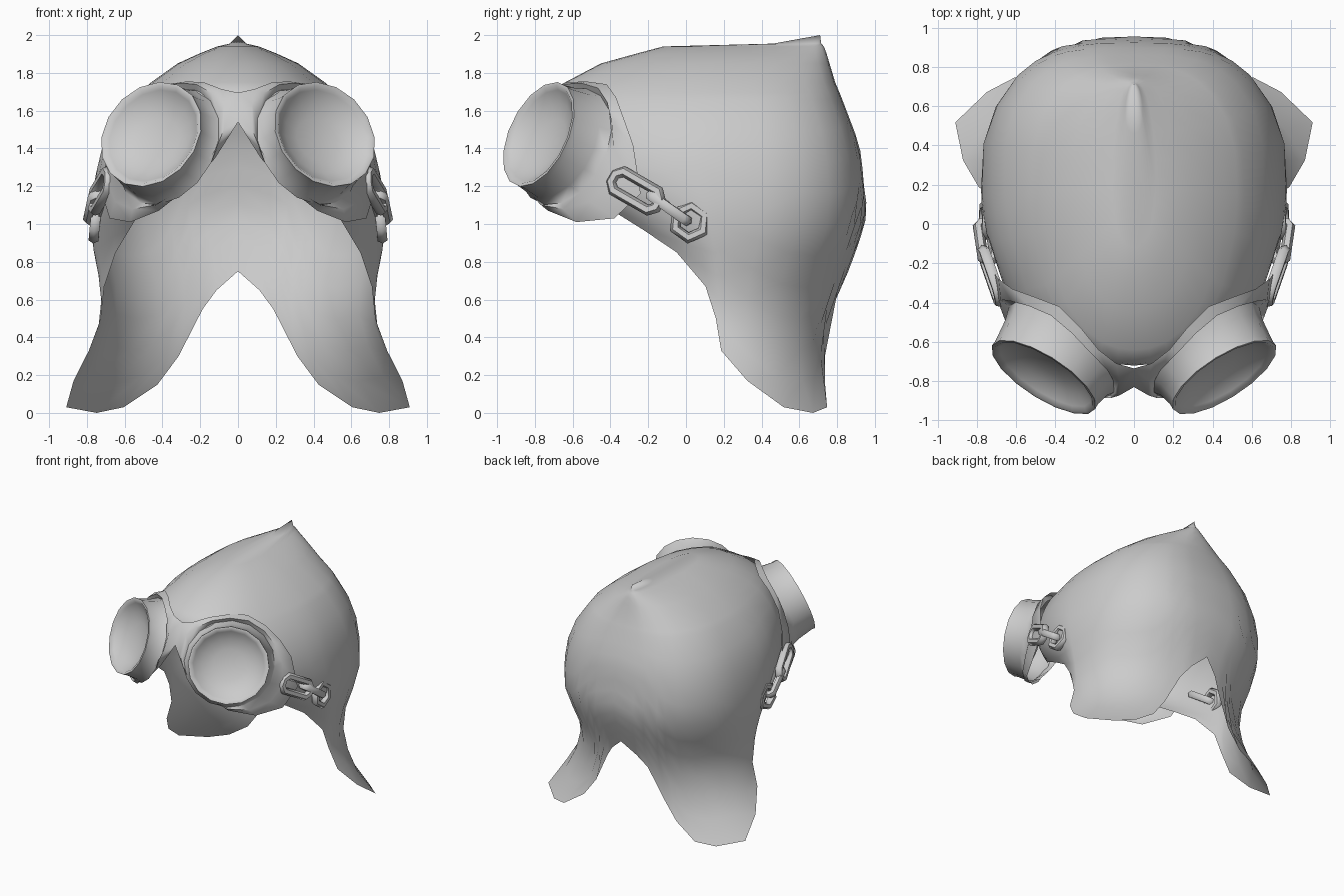
import bpy, bmesh, math
from mathutils import Vector, Matrix

cube = bpy.data.objects.get("Cube")
if cube:
    bpy.data.objects.remove(cube, do_unlink=True)

grey = bpy.data.materials.new("plain_grey")
grey.use_nodes = True
grey.diffuse_color = (0.6, 0.6, 0.6, 1)
grey.node_tree.nodes["Principled BSDF"].inputs["Base Color"].default_value = (0.6, 0.6, 0.6, 1)


def finish(name, bm, angle=60):
    """Turn a left half into a mirrored, smooth object."""
    bmesh.ops.remove_doubles(bm, verts=bm.verts, dist=0.0005)
    bmesh.ops.recalc_face_normals(bm, faces=bm.faces)
    mesh = bpy.data.meshes.new(name)
    bm.to_mesh(mesh)
    bm.free()
    mesh.materials.append(grey)
    ob = bpy.data.objects.new(name, mesh)
    bpy.context.collection.objects.link(ob)
    mirror = ob.modifiers.new("mirror", 'MIRROR')
    mirror.merge_threshold = 0.002
    bpy.ops.object.select_all(action='DESELECT')
    ob.select_set(True)
    bpy.context.view_layer.objects.active = ob
    bpy.ops.object.modifier_apply(modifier="mirror")
    bpy.ops.object.shade_smooth_by_angle(angle=math.radians(angle))


def loft(bm, rows, closed=False):
    """Skin a list of point rows of equal length."""
    rows = [[bm.verts.new(p) for p in row] for row in rows]
    for a, b in zip(rows, rows[1:]):
        for i in range(len(a) if closed else len(a) - 1):
            j = (i + 1) % len(a)
            bm.faces.new((a[i], a[j], b[j], b[i]))
    return rows


# Hood sections: height, half width, front y, back y, front and back roundness
SECTIONS = [
    (0.00, 1.04, -0.2, 0.88, 1, 1),
    (0.03, 1.03, -0.2, 0.876, 1, 1),
    (0.17, 0.89, -0.2, 0.80, 1, 1),
    (0.33, 0.79, -0.2, 0.78, 1, 1),
    (0.50, 0.73, -0.2, 0.78, 1, 1),
    (0.67, 0.73, -0.2, 0.83, 1, 1),
    (0.86, 0.765, -0.28, 0.90, 1, 0.9),
    (1.05, 0.78, -0.52, 0.955, 0.92, 0.82),
    (1.22, 0.76, -0.64, 0.94, 0.8, 0.8),
    (1.40, 0.72, -0.69, 0.92, 0.8, 0.8),
    (1.60, 0.615, -0.71, 0.85, 0.85, 0.8),
    (1.69, 0.53, -0.715, 0.815, 0.92, 0.82),
    (1.75, 0.46, -0.64, 0.79, 0.9, 0.85),
    (1.85, 0.32, -0.45, 0.76, 0.9, 0.9),
    (1.90, 0.21, -0.27, 0.745, 0.9, 0.9),
    (1.94, 0.11, -0.12, 0.73, 0.9, 0.9),
]


def slope(i, k):
    a, b = SECTIONS[max(i - 1, 0)], SECTIONS[min(i + 1, len(SECTIONS) - 1)]
    return (b[k] - a[k]) / (b[0] - a[0])


def section(z):
    """Smoothly blended section values at a height."""
    i = 0
    while i < len(SECTIONS) - 2 and z > SECTIONS[i + 1][0]:
        i += 1
    lo, hi = SECTIONS[i], SECTIONS[i + 1]
    d = hi[0] - lo[0]
    t = (z - lo[0]) / d
    ease = t * t * (3 - 2 * t)
    return [lo[k] + (hi[k] - lo[k]) * ease + d * t * (1 - t) * ((1 - t) * slope(i, k) - t * slope(i + 1, k))
            for k in range(1, 6)]


def hood_point(deg, z):
    w, front, back, round_front, round_back = section(z)
    c, s = math.cos(math.radians(deg)), math.sin(math.radians(deg))
    e = round_back if s > 0 else round_front
    reach = (back if s > 0 else front) - 0.2
    x = w * max(c, 0) ** e if abs(deg) < 90 else 0
    return Vector((x, 0.2 + reach * abs(s) ** e, z))


# Hood: lower edge as angle and height, running from brow to nape
EDGE = [(-90, 1.6), (-82, 1.44), (-72, 1.28), (-60, 1.15), (-50, 1.06), (-43, 0.97),
        (-32, 0.85), (-14, 0.67), (-6, 0.5), (-2, 0.33), (12, 0.17), (28, 0.03), (44, 0.0),
        (54, 0.03), (62, 0.15), (67, 0.3), (75, 0.55), (81, 0.65), (90, 0.75)]
bm = bmesh.new()
STEPS = 10
rows = [[hood_point(t, z + (1.66 - z) * i / STEPS) for t, z in EDGE] for i in range(STEPS + 1)]
rows += [[hood_point(t, z) for t, _ in EDGE] for z in (1.695, 1.75, 1.85, 1.9, 1.94)]
tip = Vector((0, 0.71, 2.0))
rows.append([Vector((p.x * 0.4, p.y + (tip.y - p.y) * 0.7, 1.955)) for p in rows[-1]])
grid = loft(bm, rows)
peak = bm.verts.new(tip)
for a, b in zip(grid[-1], grid[-1][1:]):
    bm.faces.new((a, b, peak))
finish("hood", bm, 70)

# Goggles: face flange lofted into a tube, a rim and a hollow cup
FLANGE = [(0.69, -0.28, 1.42), (0.62, -0.33, 1.56), (0.51, -0.37, 1.67), (0.38, -0.42, 1.74),
          (0.27, -0.53, 1.755), (0.18, -0.64, 1.75), (0.09, -0.71, 1.715), (0, -0.735, 1.695),
          (0, -0.83, 1.54), (0.05, -0.83, 1.46), (0.12, -0.84, 1.35), (0.23, -0.83, 1.22),
          (0.42, -0.73, 1.07), (0.57, -0.58, 1.01), (0.68, -0.38, 1.03), (0.72, -0.24, 1.16)]
centre = Vector((0.46, -0.78, 1.475))
n = Vector((0.5, -0.78, 0.36)).normalized()
u = Vector((0.84, 0.54, -0.06))
u = (u - n * u.dot(n)).normalized()
v = n.cross(u)


def ring(depth, radius, skew=0):
    """Circle around the lens axis; skew sinks its outer side."""
    out = []
    for i in range(16):
        a = math.tau * i / 16
        out.append(centre - n * (depth + skew * math.cos(a))
                   + u * radius * 1.04 * math.cos(a) + v * radius * math.sin(a))
    return out


flange = [Vector(p) for p in FLANGE]
base = ring(0.18, 0.33, 0.05)
middle = [f.lerp(b, 0.55) + n * 0.035 for f, b in zip(flange, base)]
for p in middle:
    p.x = max(p.x, 0.03)
bm = bmesh.new()
rings = loft(bm, [flange, middle, base, ring(0.13, 0.31, 0.03), ring(0.03, 0.295), ring(0.0, 0.297),
                  ring(0.0, 0.28), ring(0.02, 0.26), ring(0.06, 0.2), ring(0.085, 0.12)], True)
cup_centre = bm.verts.new(centre - n * 0.095)
for i in range(16):
    bm.faces.new((rings[-1][i], rings[-1][(i + 1) % 16], cup_centre))
finish("goggles", bm, 75)


# Chain links joining goggles to hood
def link(name, pos, along, facing, radius, stretch, sides, thick=0.03):
    x = Vector(along).normalized()
    z = Vector(facing)
    z = (z - x * z.dot(x)).normalized()
    turn = Matrix((x, z.cross(x), z)).transposed()
    rows = []
    for i in range(sides):
        a = math.tau * (i + 0.5) / sides
        out = Vector((math.cos(a), math.sin(a), 0))
        mid = out * radius + Vector((math.copysign(stretch, out.x), 0, 0))
        row = []
        for j in range(6):
            b = math.tau * j / 6
            row.append(Vector(pos) + turn @ (mid + out * thick * math.cos(b)
                                             + Vector((0, 0, thick * math.sin(b)))))
        rows.append(row)
    bm = bmesh.new()
    loft(bm, rows + rows[:1], True)
    finish(name, bm, 60)


run = Vector((-0.03, -0.2, 0.14))
dive = Vector((-0.07, -0.2, 0.115))
side = Vector((1, -0.25, 0.1))
link("rear_links", (0.755, 0.02, 1.01), (0, -1, 0.1), (1, 0.05, 0.1), 0.085, 0.0, 6)
link("middle_links", (0.75, -0.09, 1.085), run, run.cross(side), 0.033, 0.085, 8)
link("front_links", (0.725, -0.265, 1.175), dive, side, 0.062, 0.085, 8)
